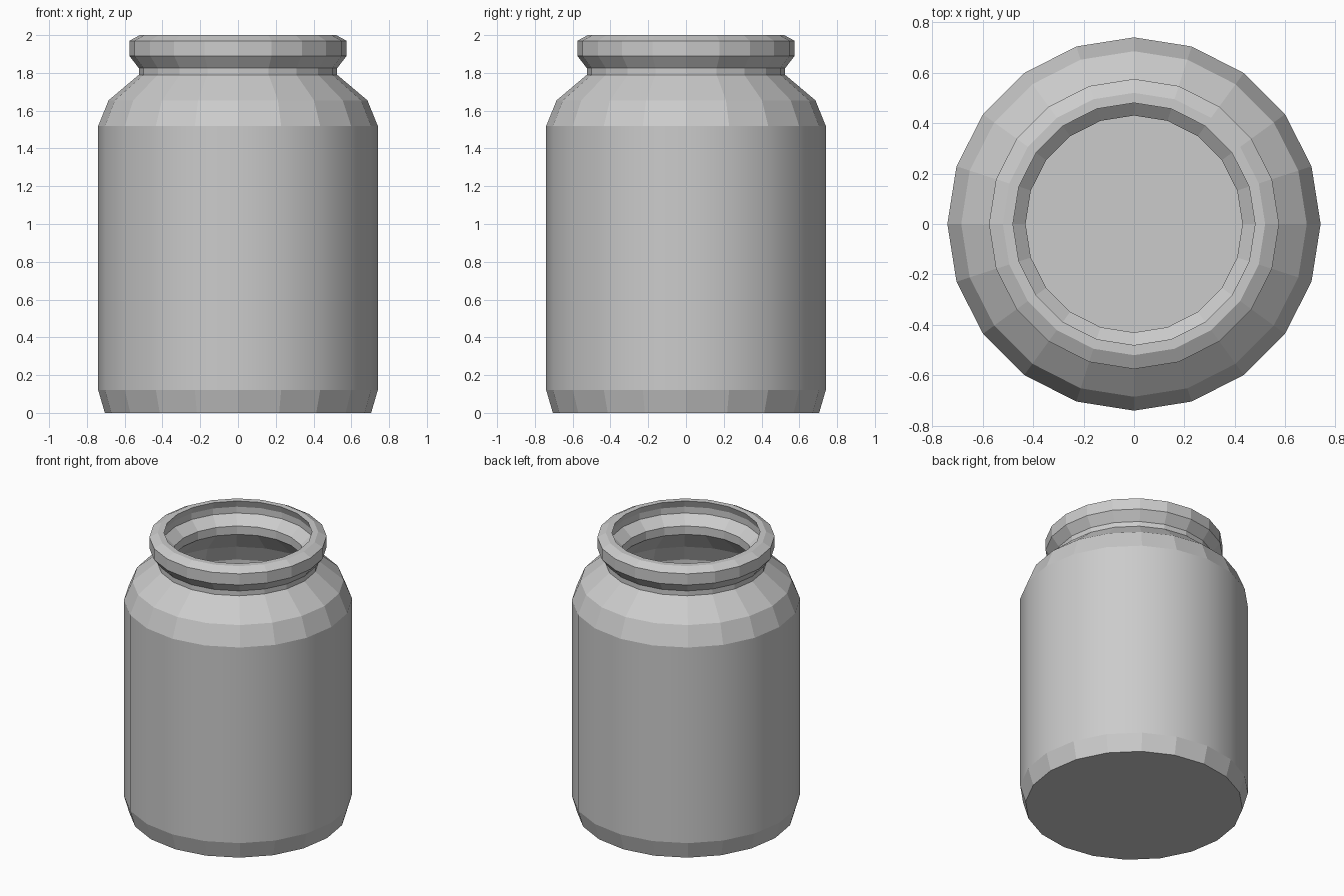
import bpy, bmesh
from math import cos, sin, pi

if "Cube" in bpy.data.objects:
    bpy.data.objects.remove(bpy.data.objects["Cube"])

SIDES = 20

# Cross-section (radius, height): outer base -> rim -> inside -> inner floor
PROFILE = [
    (0.705, 0.0), (0.74, 0.12), (0.74, 1.52), (0.685, 1.655),   # body and shoulder
    (0.525, 1.79), (0.525, 1.825), (0.575, 1.89), (0.575, 1.97),  # neck and lip
    (0.52, 2.0), (0.48, 2.0),                                   # flat rim
    (0.50, 1.95), (0.50, 1.905), (0.43, 1.845), (0.43, 1.785),  # inside of neck
    (0.605, 1.615), (0.655, 1.50), (0.655, 0.14), (0.63, 0.08),  # inside of body
]


def lathe(name, profile, sides):
    bm = bmesh.new()
    rings = [[bm.verts.new((r * cos(2 * pi * i / sides), r * sin(2 * pi * i / sides), z))
              for i in range(sides)] for r, z in profile]
    for k, (a, b) in enumerate(zip(rings, rings[1:])):
        # Only the tall walls are smooth; every other band is faceted
        tall = abs(profile[k + 1][1] - profile[k][1]) > 1
        for i in range(sides):
            j = (i + 1) % sides
            face = bm.faces.new((a[i], a[j], b[j], b[i]))
            face.smooth = tall
    # Underside and inner floor
    bm.faces.new(rings[0][::-1])
    bm.faces.new(rings[-1])
    # Keep horizontal ring edges crisp
    for e in bm.edges:
        if abs(e.verts[0].co.z - e.verts[1].co.z) < 1e-5:
            e.smooth = False
    bmesh.ops.recalc_face_normals(bm, faces=bm.faces[:])
    mesh = bpy.data.meshes.new(name)
    bm.to_mesh(mesh)
    bm.free()
    obj = bpy.data.objects.new(name, mesh)
    bpy.context.collection.objects.link(obj)
    return obj


lathe("jar", PROFILE, SIDES)
